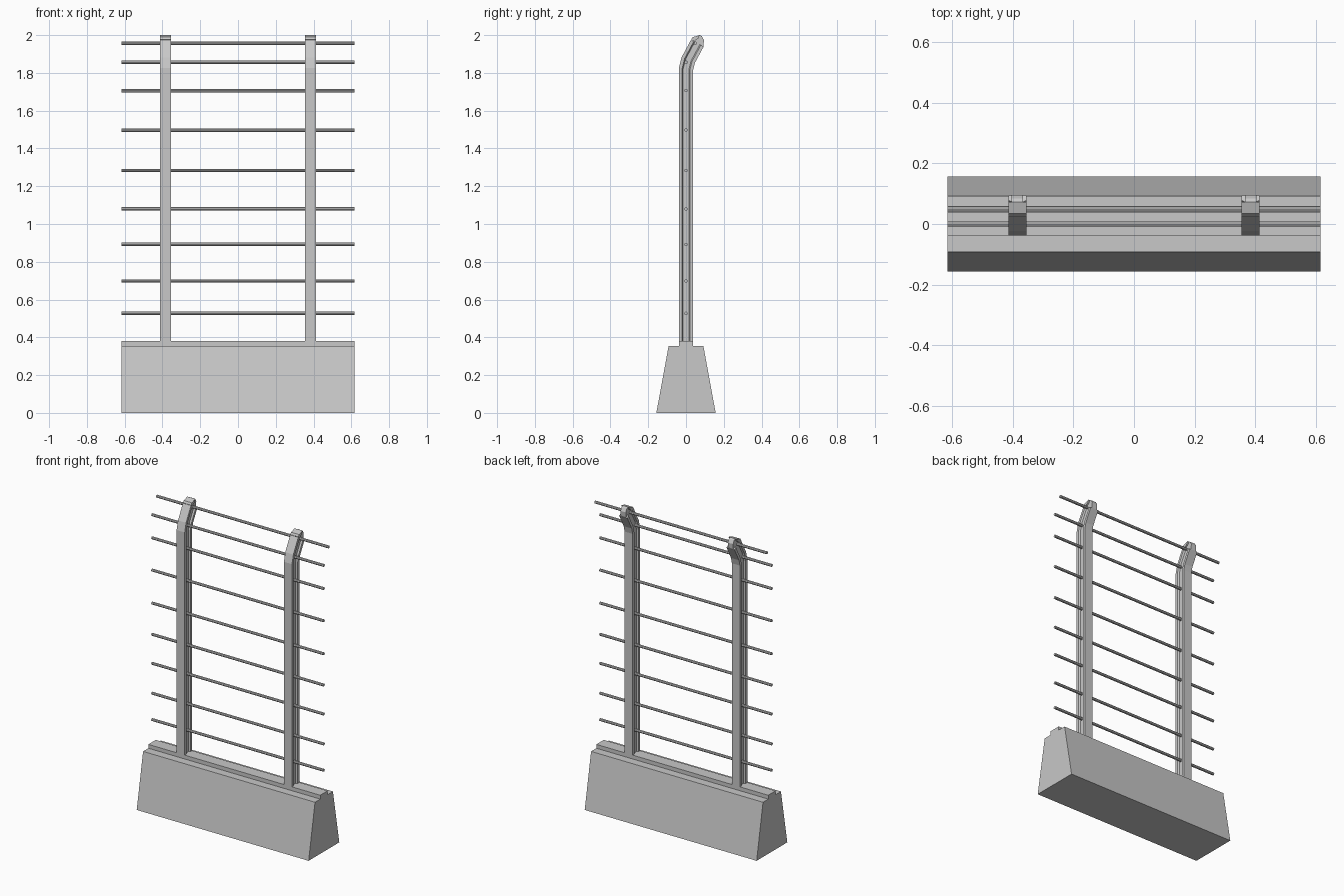
import bpy, bmesh, math
from mathutils import Vector

if "Cube" in bpy.data.objects:
    bpy.data.objects.remove(bpy.data.objects["Cube"], do_unlink=True)

grey = bpy.data.materials.new("plain grey")
grey.use_nodes = True
colour = (0.58, 0.58, 0.58, 1)
grey.diffuse_color = colour
grey.node_tree.nodes["Principled BSDF"].inputs["Base Color"].default_value = colour

HALF_LENGTH = 0.617
POST_X = 0.385
POST_HALF = 0.029
WEB_HALF = 0.019


def finish(bm, name):
    bmesh.ops.recalc_face_normals(bm, faces=bm.faces)
    mesh = bpy.data.meshes.new(name)
    bm.to_mesh(mesh)
    bm.free()
    mesh.materials.append(grey)
    obj = bpy.data.objects.new(name, mesh)
    bpy.context.collection.objects.link(obj)
    return obj


def loft(bm, rings):
    """Join closed rings of points into a capped solid."""
    loops = [[bm.verts.new(p) for p in ring] for ring in rings]
    n = len(loops[0])
    for a, b in zip(loops, loops[1:]):
        for i in range(n):
            j = (i + 1) % n
            bm.faces.new((a[i], a[j], b[j], b[i]))
    bm.faces.new(loops[0])
    bm.faces.new(loops[-1])


def extrude_x(bm, profile, centre, half):
    loft(bm, [[(centre + s * half, y, z) for y, z in profile] for s in (-1, 1)])


# Tapered foundation with a raised kerb along its top
right_half = [(0.157, 0), (0.092, 0.355), (0.038, 0.355), (0.038, 0.38)]
base = bmesh.new()
extrude_x(base, right_half + [(-y, z) for y, z in reversed(right_half)], 0, HALF_LENGTH)
finish(base, "foundation")

# I-shaped section with slightly sloped flanges: (across, depth)
quarter = [(POST_HALF, 0.038), (POST_HALF, 0.021), (WEB_HALF, 0.015)]
side = quarter + [(x, -d) for x, d in reversed(quarter)]
section = side + [(-x, d) for x, d in reversed(side)]

# Post centre line, bending backwards at the top
path = [Vector(p) for p in ((0, 0.37), (0, 1.82), (0.012, 1.868), (0.06, 1.957))]


def post_rings(cx):
    rings = []
    for i, p in enumerate(path):
        before = (p - path[i - 1]).normalized() if i else None
        after = (path[i + 1] - p).normalized() if i + 1 < len(path) else None
        tangent = ((before or after) + (after or before)).normalized()
        normal = Vector((tangent.y, -tangent.x))
        miter = 1 / normal.dot(Vector(((after or before).y, -(after or before).x)))
        rings.append([(cx + x, *(p + normal * d * miter)) for x, d in section])
    return rings


# Rounded post end: narrow web, with the front flange folded over it
web_end = [(0.029, 1.977), (0.036, 1.988), (0.072, 2.0), (0.084, 1.994),
           (0.095, 1.974), (0.092, 1.938)]
flange_end = [(0.0275, 1.976), (0.035, 1.989), (0.072, 2.0), (0.065, 1.983), (0.043, 1.967)]

for side_name, sign in (("left", 1), ("right", -1)):
    bm = bmesh.new()
    loft(bm, post_rings(sign * POST_X))
    extrude_x(bm, web_end, sign * POST_X, WEB_HALF)
    extrude_x(bm, flange_end, sign * POST_X, POST_HALF)
    finish(bm, side_name + "_post")

# Horizontal rods through the posts; the last one sits in the bent tip
rods = [(0, z) for z in (0.527, 0.698, 0.892, 1.08, 1.283, 1.497, 1.706, 1.856)]
rods.append((0.05, 1.957))
for number, (y, z) in enumerate(rods, 1):
    circle = [(y + 0.009 * math.cos(a), z + 0.009 * math.sin(a))
              for a in (math.tau * k / 8 for k in range(8))]
    bm = bmesh.new()
    extrude_x(bm, circle, 0, HALF_LENGTH)
    finish(bm, f"rod_{number}")
